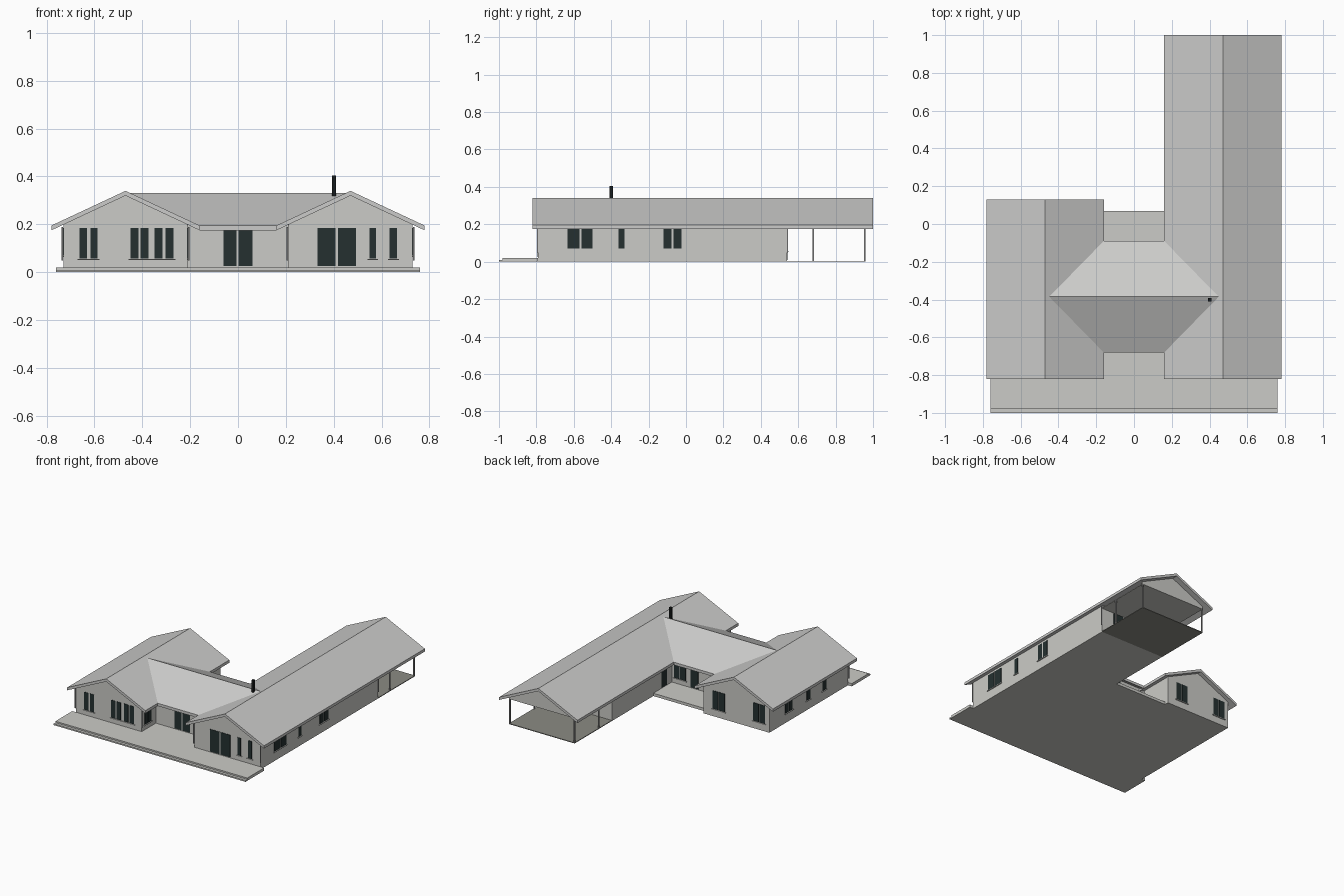
import bpy, bmesh
from mathutils import Vector

cube = bpy.data.objects.get("Cube")
if cube:
    bpy.data.objects.remove(cube, do_unlink=True)


def material(name, r, g, b):
    m = bpy.data.materials.new(name)
    m.use_nodes = True
    m.diffuse_color = (r, g, b, 1)
    m.node_tree.nodes["Principled BSDF"].inputs["Base Color"].default_value = (r, g, b, 1)
    return m


ROOF = material("roof_grey", 0.60, 0.60, 0.59)
WALL = material("wall_pale_grey", 0.60, 0.60, 0.57)
GLASS = material("dark_glass", 0.018, 0.03, 0.03)
PAVING = material("carport_paving", 0.26, 0.26, 0.23)
METAL = material("grey_metal", 0.35, 0.35, 0.35)
BLACK = material("black_flue", 0.008, 0.01, 0.01)


def finish(name, bm, mat):
    bmesh.ops.recalc_face_normals(bm, faces=bm.faces)
    mesh = bpy.data.meshes.new(name)
    bm.to_mesh(mesh)
    bm.free()
    mesh.materials.append(mat)
    ob = bpy.data.objects.new(name, mesh)
    bpy.context.collection.objects.link(ob)
    return ob


def box(name, x0, x1, y0, y1, z0, z1, mat):
    bm = bmesh.new()
    bmesh.ops.create_cube(bm, size=1)
    for v in bm.verts:
        v.co = Vector((x1 if v.co.x > 0 else x0, y1 if v.co.y > 0 else y0, z1 if v.co.z > 0 else z0))
    return finish(name, bm, mat)


def extrude_profile(name, profile, y0, y1, mat):
    """Sweep an xz outline along y."""
    bm = bmesh.new()
    face = bm.faces.new([bm.verts.new((x, y0, z)) for x, z in profile])
    ext = bmesh.ops.extrude_face_region(bm, geom=[face])
    new = [v for v in ext["geom"] if isinstance(v, bmesh.types.BMVert)]
    bmesh.ops.translate(bm, verts=new, vec=(0, y1 - y0, 0))
    return finish(name, bm, mat)


# Shared proportions
RIDGE, EAVE, THICK = 0.34, 0.195, 0.02
HALF_ROOF, HALF_WALL, WING_X = 0.31, 0.26, 0.47
PITCH = (RIDGE - EAVE) / HALF_ROOF
WALL_TOP = RIDGE - THICK - HALF_WALL * PITCH
APEX = RIDGE - THICK


def gable_roof(name, cx, y0, y1):
    extrude_profile(name, [
        (cx - HALF_ROOF, EAVE), (cx, RIDGE), (cx + HALF_ROOF, EAVE),
        (cx + HALF_ROOF, EAVE - THICK), (cx, APEX), (cx - HALF_ROOF, EAVE - THICK)], y0, y1, ROOF)


def gable_walls(name, cx, y0, y1, z0=0.0):
    extrude_profile(name, [
        (cx - HALF_WALL, z0), (cx + HALF_WALL, z0), (cx + HALF_WALL, WALL_TOP),
        (cx, APEX), (cx - HALF_WALL, WALL_TOP)], y0, y1, WALL)


# Two gabled wings and the linking block
gable_walls("right_wing_walls", -WING_X, -0.79, 0.10)
gable_roof("right_wing_roof", -WING_X, -0.82, 0.13)
gable_walls("left_wing_walls", WING_X, -0.79, 0.54)
gable_roof("left_wing_roof", WING_X, -0.82, 1.0)
box("link_walls", -0.21, 0.21, -0.63, -0.14, 0, 0.198, WALL)

# Linking roof, its slopes meeting the wings in valleys
bm = bmesh.new()
top = {}
for dz in (0, -THICK):
    ridge = [bm.verts.new((x, -0.385, 0.33 + dz)) for x in (-0.45, 0.45)]
    front = [bm.verts.new((x, -0.68, EAVE + dz)) for x in (-0.16, 0.16)]
    back = [bm.verts.new((x, -0.09, EAVE + dz)) for x in (-0.16, 0.16)]
    bm.faces.new([front[0], front[1], ridge[1], ridge[0]])
    bm.faces.new([ridge[0], ridge[1], back[1], back[0]])
    top[dz] = [front[0], front[1], ridge[1], back[1], back[0], ridge[0]]
upper, lower = top[0], top[-THICK]
for i in range(6):
    j = (i + 1) % 6
    bm.faces.new([upper[i], upper[j], lower[j], lower[i]])
finish("link_roof", bm, ROOF)

# Terrace, step and rear patio
box("front_terrace", -0.76, 0.76, -0.98, -0.79, 0, 0.02, WALL)
box("front_step", -0.76, 0.76, -1.0, -0.98, 0, 0.01, WALL)
box("link_terrace", -0.21, 0.21, -0.79, -0.63, 0, 0.02, WALL)
box("rear_patio", -0.21, 0.21, -0.14, 0.07, 0, 0.02, WALL)

# Carport at the rear of the long wing
box("carport_floor", 0.21, 0.73, 0.54, 0.96, 0, 0.005, PAVING)
box("carport_ceiling", 0.21, 0.73, 0.54, 0.96, 0.18, 0.185, WALL)
gable_walls("carport_gable", WING_X, 0.95, 0.96, 0.18)
for x in (0.214, 0.726):
    for y in (0.68, 0.955):
        box("carport_post", x - 0.004, x + 0.004, y - 0.004, y + 0.004, 0, 0.185, METAL)

# Flue
box("flue", 0.392, 0.410, -0.409, -0.391, 0.30, 0.405, BLACK)


def panes(name, axis, plane, out, spans, z0, z1, sill=True):
    """Glass plates on a wall; axis is the wall's running direction."""
    def plate(part, a, b, depth, lo, hi, mat):
        p, q = sorted((plane - out * 0.002, plane + out * depth))
        if axis == "x":
            box(part, a, b, p, q, lo, hi, mat)
        else:
            box(part, p, q, a, b, lo, hi, mat)
    for a, b in spans:
        plate(name, a, b, 0.003, z0, z1, GLASS)
    if sill:
        plate(name + "_sill", spans[0][0] - 0.008, spans[-1][1] + 0.008, 0.007, z0 - 0.006, z0 - 0.002, WALL)


HEAD, SILL, DOOR = 0.184, 0.058, 0.025
# Front
panes("front_window", "x", -0.79, -1, [(-0.663, -0.63), (-0.617, -0.587)], SILL, HEAD)
panes("front_window", "x", -0.79, -1,
      [(-0.45, -0.416), (-0.408, -0.374), (-0.349, -0.315), (-0.303, -0.27)], SILL, HEAD)
panes("front_window", "x", -0.79, -1, [(0.55, 0.576)], SILL, HEAD)
panes("front_window", "x", -0.79, -1, [(0.634, 0.664)], SILL, HEAD)
panes("front_glass_door", "x", -0.79, -1, [(0.333, 0.408), (0.417, 0.492)], DOOR, HEAD, False)
panes("entrance_door", "x", -0.63, -1, [(-0.06, -0.006), (0.003, 0.061)], DOOR, 0.175, False)
panes("entrance_side_window", "y", -0.21, 1, [(-0.757, -0.724), (-0.716, -0.683)], SILL, HEAD)
# Outer side of the long wing
for spans in ([(-0.634, -0.57), (-0.56, -0.50)], [(-0.36, -0.33)], [(-0.12, -0.078), (-0.067, -0.024)]):
    panes("left_side_window", "y", 0.73, 1, spans, 0.07, HEAD)
# Outer side of the short wing
for spans in ([(-0.16, -0.125), (-0.115, -0.08)], [(-0.36, -0.32)], [(-0.54, -0.50)]):
    panes("right_side_window", "y", -0.73, -1, spans, 0.07, HEAD)
# Rear
for x in (-0.65, -0.33):
    panes("rear_window", "x", 0.10, 1, [(x - 0.047, x - 0.003), (x + 0.003, x + 0.047)], 0.055, HEAD)
panes("patio_window", "x", -0.14, 1, [(0.10, 0.147), (0.153, 0.19)], SILL, HEAD)
panes("patio_door", "x", -0.14, 1, [(0.0, 0.06)], DOOR, HEAD, False)
panes("courtyard_door", "y", 0.21, -1, [(-0.08, -0.02)], DOOR, HEAD, False)
panes("carport_window", "x", 0.54, 1, [(0.33, 0.38)], SILL, 0.178)
panes("carport_door", "x", 0.54, 1, [(0.55, 0.63)], 0.01, 0.178, False)

# Downpipes at the wall corners
for x, y in ((-0.734, -0.794), (-0.206, -0.794), (0.206, -0.794), (0.734, -0.794), (0.734, 0.542)):
    box("downpipe", x - 0.003, x + 0.003, y - 0.003, y + 0.003, 0.05, 0.19, METAL)
